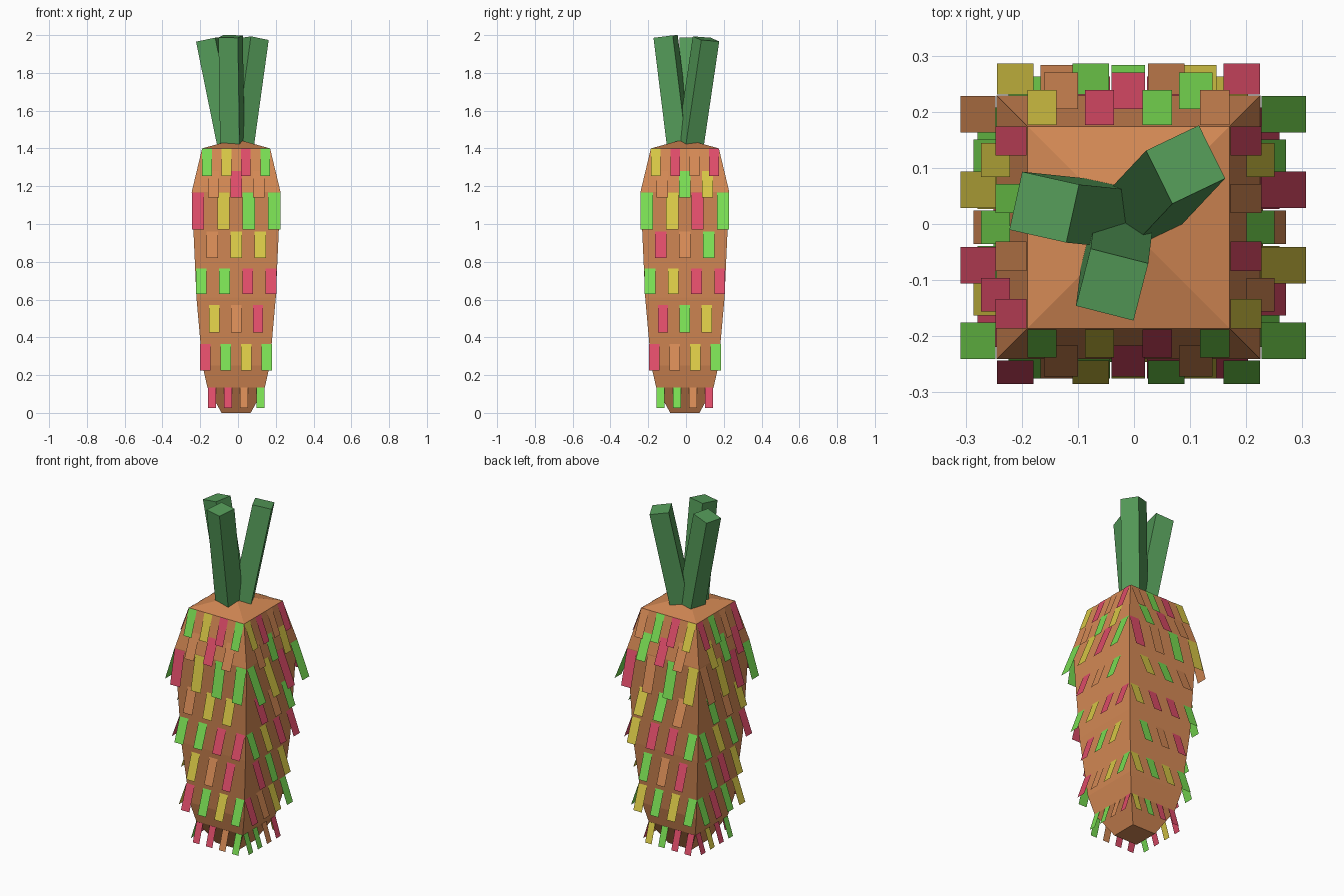
import bpy, bmesh, math
from mathutils import Vector, Matrix

if "Cube" in bpy.data.objects:
    bpy.data.objects.remove(bpy.data.objects["Cube"])

CX, CY = -0.01, -0.006  # body centre


def material(name, rgb):
    m = bpy.data.materials.new(name)
    m.diffuse_color = (*rgb, 1)
    m.use_nodes = True
    m.node_tree.nodes["Principled BSDF"].inputs["Base Color"].default_value = m.diffuse_color
    return m


MATS = {
    "o": material("orange", (0.66, 0.25, 0.09)),
    "g": material("leaf_green", (0.19, 0.72, 0.085)),
    "p": material("pink", (0.73, 0.072, 0.14)),
    "y": material("yellow", (0.68, 0.57, 0.06)),
}
STEM = material("stem_green", (0.09, 0.33, 0.10))


def finish(name, bm, mats):
    me = bpy.data.meshes.new(name)
    bm.to_mesh(me)
    bm.free()
    for m in mats:
        me.materials.append(m)
    ob = bpy.data.objects.new(name, me)
    bpy.context.collection.objects.link(ob)
    return ob


# Body: square rings lofted to a shallow pyramid top
PROFILE = [(0.077, 0), (0.152, 0.135), (0.178, 0.25), (0.21, 0.61),
           (0.235, 1.17), (0.18, 1.4)]


def half_width(z):
    for (h0, z0), (h1, z1) in zip(PROFILE, PROFILE[1:]):
        if z <= z1:
            return h0 + (h1 - h0) * (z - z0) / (z1 - z0)
    return PROFILE[-1][0]


bm = bmesh.new()
rings = [[bm.verts.new((CX + sx * h, CY + sy * h, z))
          for sx, sy in ((-1, -1), (1, -1), (1, 1), (-1, 1))] for h, z in PROFILE]
for a, b in zip(rings, rings[1:]):
    for i in range(4):
        j = (i + 1) % 4
        bm.faces.new((a[i], a[j], b[j], b[i]))
apex = bm.verts.new((CX, CY, 1.45))
for i in range(4):
    bm.faces.new((rings[-1][i], rings[-1][(i + 1) % 4], apex))
bm.faces.new(rings[0][::-1])
finish("body", bm, [MATS["o"]])

# Leaf rows: top z, bottom z, leaf width, outermost leaf offset,
# flare per side and colours per side (front, right, back, left; low to high x or y)
ROWS = [
    (0.135, 0.025, 0.042, 0.128, (.035, .035, .035, .035), "ppog ggop ppgy gpyp"),
    (0.365, 0.225, 0.055, 0.163, (.05, .05, .05, .05), "pgyg poyg gygy ygpg"),
    (0.570, 0.425, 0.055, 0.116, (.05, .05, .05, .05), "yop pgy pog ypg"),
    (0.765, 0.630, 0.057, 0.185, (.05, .05, .05, .05), "ggpp gypp gppy pgyg"),
    (0.960, 0.820, 0.060, 0.127, (.042, .053, .062, .048), "oyy pog ogy yog"),
    (1.167, 0.970, 0.065, 0.202, (.042, .08, .055, .062), "pygg gypg ygop gpyo"),
    (1.280, 1.140, 0.060, 0.120, (.055, .05, .065, .052), "opo ogy opg pgy"),
    (1.400, 1.255, 0.052, 0.154, (.05, .055, .063, .055), "gypg ypop ypgo pogp"),
]
KEYS = list(MATS)
# Outward and along directions of the four sides
SIDES = [((0, -1), (1, 0)), ((1, 0), (0, 1)), ((0, 1), (1, 0)), ((-1, 0), (0, 1))]

for n, (zt, zb, w, edge, flares, colours) in enumerate(ROWS, 1):
    bm = bmesh.new()
    for (out, along), flare, cols in zip(SIDES, flares, colours.split()):
        out, along = Vector((*out, 0)), Vector((*along, 0))
        top = half_width(zt) + 0.002
        for i, c in enumerate(cols):
            s = -edge + 2 * edge * i / (len(cols) - 1)
            pts = [(s - w / 2, top + flare, zb), (s + w / 2, top + flare, zb),
                   (s + w / 2, top, zt), (s - w / 2, top, zt)]
            f = bm.faces.new([bm.verts.new(Vector((CX, CY, z)) + along * a + out * d)
                              for a, d, z in pts])
            f.material_index = KEYS.index(c)
            f.normal_update()
            if f.normal.dot(out) < 0:
                f.normal_flip()
    finish(f"leaf_row_{n}", bm, MATS.values())

# Stems: three leaning square bars (base centre, top centre, width direction)
STEMS = [
    ((0.013, 0.022, 1.41), (0.092, 0.106, 1.98), (0.095, 0.047, 0)),
    ((-0.045, 0.018, 1.41), (-0.16, 0.03, 1.977), (0.1, -0.022, 0)),
    ((-0.03, -0.036, 1.41), (-0.039, -0.108, 1.993), (0.105, -0.027, 0)),
]
for n, (base, top, hint) in enumerate(STEMS, 1):
    base, top = Vector(base), Vector(top)
    az = (top - base).normalized()
    ay = az.cross(Vector(hint)).normalized()
    ax = ay.cross(az)
    rot = Matrix((ax, ay, az)).transposed().to_4x4()
    scale = Matrix.Diagonal((0.106, 0.106, (top - base).length, 1))
    bm = bmesh.new()
    bmesh.ops.create_cube(bm, size=1, matrix=Matrix.Translation((base + top) / 2) @ rot @ scale)
    finish(f"stem_{n}", bm, [STEM])
